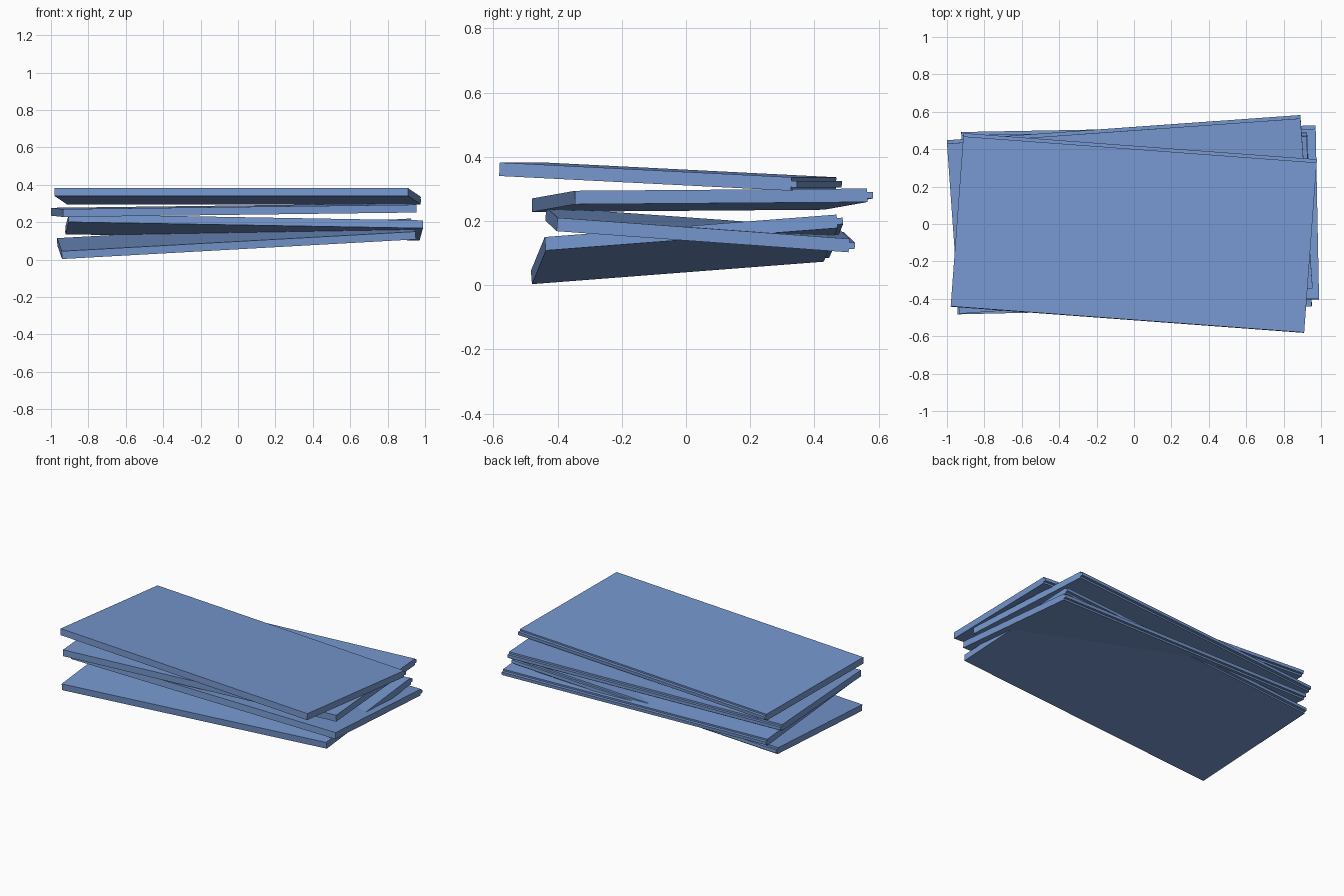
import bpy
import bmesh
from mathutils import Matrix, Vector

cube = bpy.data.objects.get("Cube")
if cube:
    bpy.data.objects.remove(cube, do_unlink=True)

LENGTH, WIDTH, THICK = 1.895, 0.912, 0.042
TONGUE, LIP = 0.018, 0.011

# One flat colour for every plank
blue = bpy.data.materials.new("plank_blue")
blue.use_nodes = True
colour = (0.18, 0.31, 0.62, 1)
blue.diffuse_color = colour
blue.node_tree.nodes["Principled BSDF"].inputs["Base Color"].default_value = colour

# Cross-section across the width, with a tongue along the back edge
PROFILE = [(0, 0), (0, -THICK), (WIDTH, -THICK), (WIDTH, LIP - THICK),
           (WIDTH + TONGUE, LIP - THICK), (WIDTH + TONGUE, -LIP),
           (WIDTH, -LIP), (WIDTH, 0)]


def plank(name, front_left, front_right, back_left):
    """Extrude the section and lay it on three top-face corners."""
    bm = bmesh.new()
    section = bm.faces.new([bm.verts.new((0, y, z)) for y, z in PROFILE])
    ext = bmesh.ops.extrude_face_region(bm, geom=[section])
    moved = [g for g in ext["geom"] if isinstance(g, bmesh.types.BMVert)]
    bmesh.ops.translate(bm, verts=moved, vec=(LENGTH, 0, 0))
    bmesh.ops.recalc_face_normals(bm, faces=bm.faces)
    mesh = bpy.data.meshes.new(name)
    bm.to_mesh(mesh)
    bm.free()
    mesh.materials.append(blue)
    obj = bpy.data.objects.new(name, mesh)
    bpy.context.collection.objects.link(obj)

    # Square axes from the corner directions
    origin = Vector(front_left)
    along = (Vector(front_right) - origin).normalized()
    up = along.cross(Vector(back_left) - origin).normalized()
    across = up.cross(along)
    turn = Matrix((along, across, up)).transposed().to_4x4()
    obj.matrix_world = Matrix.Translation(origin) @ turn


# Loosely stacked planks, from the ground up
plank("bottom_plank", (-0.943, -0.483, 0.045), (0.95, -0.44, 0.15), (-0.965, 0.425, 0.115))
plank("second_plank", (-0.905, -0.435, 0.243), (0.99, -0.40, 0.21), (-0.923, 0.465, 0.178))
plank("third_plank", (-0.935, -0.48, 0.27), (0.96, -0.345, 0.294), (-1.0, 0.433, 0.277))
plank("top_plank", (-0.98, -0.44, 0.382), (0.91, -0.58, 0.382), (-0.915, 0.47, 0.336))
